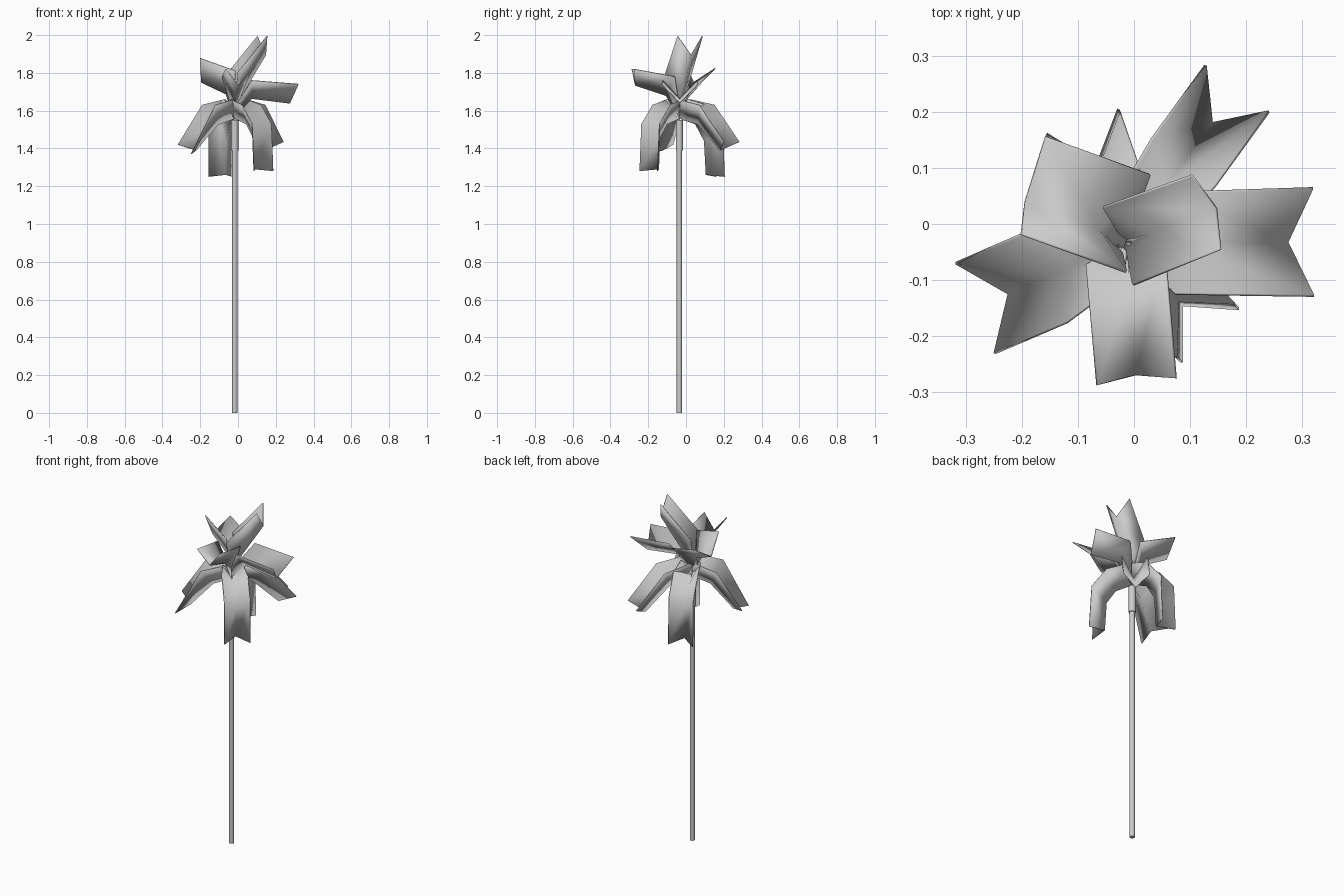
import bpy
from math import radians
from mathutils import Vector, Matrix

if "Cube" in bpy.data.objects:
    bpy.data.objects.remove(bpy.data.objects["Cube"])

AXIS = Vector((-0.017, -0.035, 0))
PIVOT = Vector((0, 0, 1.65))


def rod(name, radius, z0, z1):
    bpy.ops.mesh.primitive_cylinder_add(vertices=16, radius=radius, depth=z1 - z0,
                                        location=AXIS + Vector((0, 0, (z0 + z1) / 2)))
    bpy.context.object.name = name
    bpy.ops.object.shade_smooth_by_angle(angle=radians(40))


def leaf(name, azimuth, widths, spine, edge, roll=0, slant=0):
    """V-folded strip; spine and edge are (distance, height) pairs from base to tip."""
    turn = Matrix.Rotation(radians(azimuth), 4, 'Z')
    tilt = Matrix.Rotation(radians(roll), 4, 'X')
    verts, faces = [], []
    n = len(spine)
    for i, ((rs, zs), (re, ze), w) in enumerate(zip(spine, edge, widths)):
        d = slant if i == n - 1 else 0
        for p in (Vector((re, w, ze - d)), Vector((rs, 0, zs)), Vector((re, -w, ze + d))):
            verts.append(AXIS + turn @ (PIVOT + tilt @ (p - PIVOT)))
    for i in range(n - 1):
        for k in (3 * i, 3 * i + 1):
            faces.append((k, k + 1, k + 4, k + 3))
    me = bpy.data.meshes.new(name)
    me.from_pydata(verts, [], faces)
    me.shade_smooth()
    ob = bpy.data.objects.new(name, me)
    bpy.context.collection.objects.link(ob)
    mod = ob.modifiers.new("thickness", 'SOLIDIFY')
    mod.thickness = 0.005
    mod.offset = 0


# Stem and its socket
rod("stem", 0.014, 0, 1.54)
rod("stem_socket", 0.019, 1.39, 1.55)

S0, E0 = (0.0, 1.56), (0.0, 1.62)   # shared leaf root

# Raised leaves
leaf("top_leaf", 21, (0.01, 0.074, 0.07),
     [S0, (0.05, 1.70), (0.175, 1.895)], [E0, (-0.012, 1.80), (0.156, 1.995)])
leaf("upper_left_leaf", 166, (0.01, 0.093, 0.093),
     [S0, (0.05, 1.69), (0.19, 1.755)], [E0, (-0.015, 1.79), (0.183, 1.86)], 17)
leaf("right_leaf", 0.5, (0.01, 0.09, 0.096),
     [S0, (0.09, 1.665), (0.292, 1.64)], [E0, (0.09, 1.76), (0.337, 1.74)])
leaf("front_leaf", -85, (0.01, 0.07, 0.07),
     [S0, (0.07, 1.68), (0.235, 1.735)], [E0, (0.03, 1.78), (0.247, 1.82)])

# Long leaves bending outward and down
leaf("drooping_left_leaf", 203.4, (0.01, 0.06, 0.088, 0.088),
     [S0, (0.03, 1.55), (0.10, 1.525), (0.225, 1.39)],
     [E0, (0.03, 1.66), (0.15, 1.63), (0.29, 1.395)], 0, 0.025)
leaf("drooping_back_right_leaf", 54, (0.01, 0.055, 0.07, 0.07),
     [S0, (0.03, 1.55), (0.12, 1.53), (0.266, 1.39)],
     [E0, (0.03, 1.66), (0.18, 1.63), (0.342, 1.435)])
leaf("drooping_front_right_leaf", -47, (0.01, 0.055, 0.07, 0.07, 0.07),
     [S0, (0.03, 1.55), (0.09, 1.53), (0.14, 1.46), (0.15, 1.29)],
     [E0, (0.03, 1.66), (0.13, 1.63), (0.21, 1.53), (0.224, 1.28)])
leaf("drooping_back_left_leaf", 109, (0.01, 0.055, 0.068, 0.068, 0.068),
     [S0, (0.03, 1.55), (0.09, 1.53), (0.14, 1.44), (0.15, 1.26)],
     [E0, (0.03, 1.66), (0.13, 1.63), (0.22, 1.52), (0.23, 1.25)])
